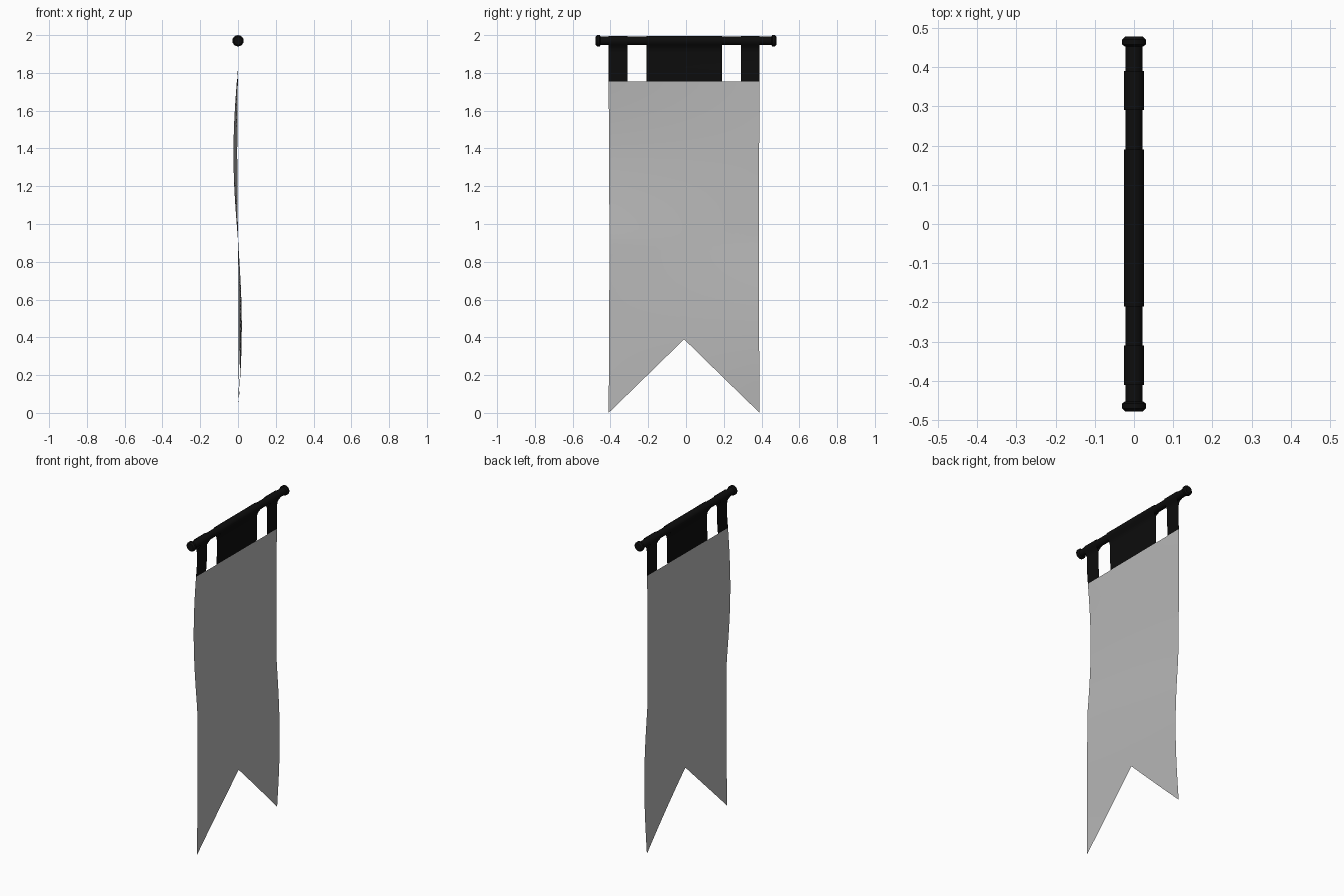
import bpy, bmesh, math

cube = bpy.data.objects.get("Cube")
if cube:
    bpy.data.objects.remove(cube, do_unlink=True)


def material(name, value):
    m = bpy.data.materials.new(name)
    m.use_nodes = True
    colour = (value, value, value, 1)
    m.diffuse_color = colour
    m.node_tree.nodes["Principled BSDF"].inputs["Base Color"].default_value = colour
    return m


black = material("black", 0.004)
grey = material("cloth grey", 0.48)

POLE_Z = 1.97
CENTRE, HALF = -0.01, 0.4       # cloth middle and half width along y
HANG, SEAM = 1.83, 1.755        # where the waves start, where the grey cloth starts
NOTCH = 0.39


def wave(y, z):
    """Sideways sway of the hanging cloth."""
    if z >= HANG:
        return 0.0
    t = (y - CENTRE + HALF) / (2 * HALF)
    s = math.sin(2 * math.pi * z / HANG)
    amp = 0.004 + 0.02 * (1 - t) if s < 0 else 0.003 + 0.017 * t
    return s * amp


def finish(name, bm, mat, angle=40):
    me = bpy.data.meshes.new(name)
    bm.to_mesh(me)
    bm.free()
    ob = bpy.data.objects.new(name, me)
    bpy.context.collection.objects.link(ob)
    me.materials.append(mat)
    bpy.ops.object.select_all(action='DESELECT')
    ob.select_set(True)
    bpy.context.view_layer.objects.active = ob
    bpy.ops.object.shade_smooth_by_angle(angle=math.radians(angle))
    return ob


def sheet(name, nu, nv, point, mat):
    """Quad grid from a function of u and v, both 0 to 1."""
    bm = bmesh.new()
    rows = [[bm.verts.new(point(i / nu, j / nv)) for i in range(nu + 1)]
            for j in range(nv + 1)]
    for a, b in zip(rows, rows[1:]):
        for i in range(nu):
            bm.faces.new((a[i], b[i], b[i + 1], a[i + 1]))
    return finish(name, bm, mat)


# Pole with bevelled end knobs, turned around the y axis
def turned(name, profile, sides=16):
    bm = bmesh.new()
    rings = []
    for y, r in profile:
        rings.append([bm.verts.new((r * math.cos(2 * math.pi * k / sides), y,
                                    POLE_Z + r * math.sin(2 * math.pi * k / sides)))
                      for k in range(sides)])
    for a, b in zip(rings, rings[1:]):
        for k in range(sides):
            n = (k + 1) % sides
            bm.faces.new((a[k], a[n], b[n], b[k]))
    bm.faces.new(rings[0])
    bm.faces.new(rings[-1])
    bmesh.ops.recalc_face_normals(bm, faces=bm.faces)
    return finish(name, bm, black)


turned("pole", [(-0.46, 0.022), (0.46, 0.022)])
for side, label in ((-1, "front"), (1, "back")):
    knob = [(0.452, 0.022), (0.457, 0.03), (0.47, 0.03), (0.478, 0.022)]
    turned(label + "_knob", [(side * y, r) for y, r in knob])


# Grey swallow-tailed cloth
def cloth_point(u, v):
    y = CENTRE + HALF * (2 * u - 1)
    low = NOTCH * (1 - abs(2 * u - 1))
    z = SEAM + (low - SEAM) * v
    pinch = 1 - 0.01 * math.sin(math.pi * z / SEAM)
    return wave(y, z), CENTRE + (y - CENTRE) * pinch, z


sheet("cloth", 24, 40, cloth_point, grey)

# Hanging straps, each looped around the pole
LOOP_R = 0.026
path = [(0, SEAM), (0, 1.79), (0, HANG), (0, 1.9), (0.002, 1.925), (0.01, 1.94)]
for k in range(13):
    a = math.radians(-45 + 270 * k / 12)
    path.append((LOOP_R * math.cos(a), POLE_Z + LOOP_R * math.sin(a)))
path += [(-0.01, 1.94), (-0.002, 1.925), (0, 1.9)]


def strap(name, y0, y1):
    def point(u, v):
        x, z = path[round(v * (len(path) - 1))]
        y = y0 + (y1 - y0) * u
        return x + wave(y, z), y, z
    sheet(name, 4, len(path) - 1, point, black)


for name, a, b in (("front_strap", -0.41, -0.31), ("middle_strap", -0.21, 0.19),
                   ("back_strap", 0.29, 0.39)):
    strap(name, a, b)
